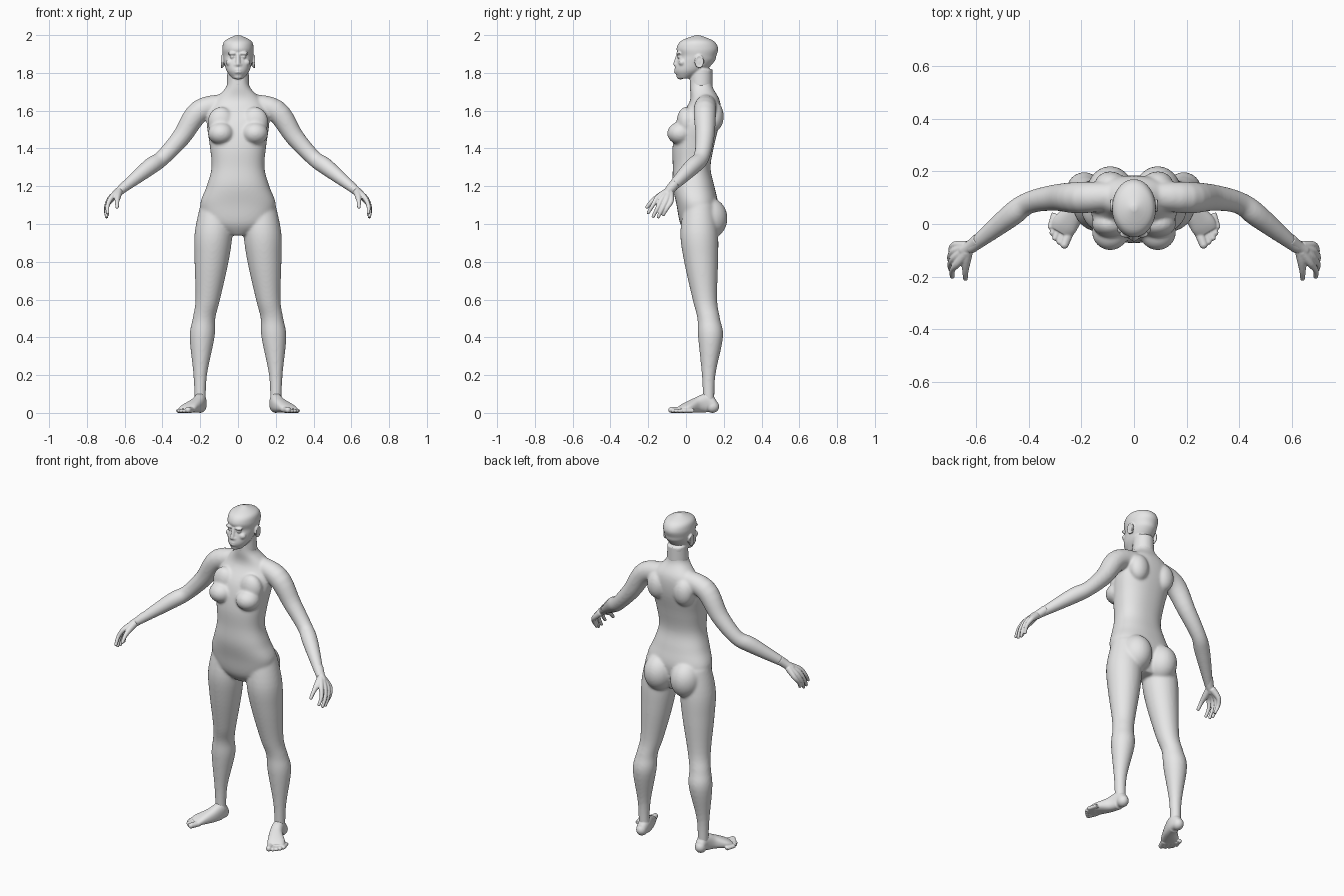
import bpy, bmesh, math
from mathutils import Vector, Matrix

cube = bpy.data.objects.get("Cube")
if cube:
    bpy.data.objects.remove(cube, do_unlink=True)

grey = bpy.data.materials.new("clay grey")
grey.use_nodes = True
tone = (.8, .8, .8, 1)
grey.diffuse_color = tone
grey.node_tree.nodes["Principled BSDF"].inputs["Base Color"].default_value = tone

RIGHTWARD, BACKWARD, UPWARD = Matrix.Identity(3)
SIDES = {"left": 1, "right": -1}


def spline(rows, steps):
    """Smooth curve through rows of position and one or two radii."""
    points = [Vector(row if len(row) == 5 else (*row, row[3])) for row in rows]
    last = len(points) - 1
    curve = []
    for i in range(last):
        start, end = points[i], points[i + 1]
        leaving = (end - points[max(i - 1, 0)]) / 2
        arriving = (points[min(i + 2, last)] - start) / 2
        for k in range(steps):
            t = k / steps
            ease = t * t * (3 - 2 * t)
            curve.append(start.lerp(end, ease) + leaving * t * (1 - t) ** 2
                         - arriving * t * t * (1 - t))
    return curve + [points[last]]


def ball(bm, side, centre, radii):
    x, y, z = centre
    place = Matrix.Translation((x * side, y, z)) @ Matrix.Diagonal((*radii, 1))
    bmesh.ops.create_uvsphere(bm, u_segments=24, v_segments=16, radius=1, matrix=place)


def tube(bm, side, rows, reference=UPWARD, level=False, rounded=False, power=2, sides=32, steps=5):
    """Loft oval rings, either in level slices or square to the path."""
    line = spline(rows, steps)
    for point in line:
        point[0] *= side
    rings = []
    for i, point in enumerate(line):
        across, along = RIGHTWARD, BACKWARD
        if not level:
            ahead, behind = line[min(i + 1, len(line) - 1)], line[max(i - 1, 0)]
            heading = Vector((ahead - behind)[:3]).normalized()
            across = heading.cross(reference).normalized()
            along = across.cross(heading)
        ring = []
        for k in range(sides):
            angle = math.tau * k / sides
            c, s = (math.copysign(abs(wave) ** (2 / power), wave)
                    for wave in (math.cos(angle), math.sin(angle)))
            ring.append(bm.verts.new(Vector(point[:3]) + across * c * point[3] + along * s * point[4]))
        rings.append(ring)
    for lower, upper in zip(rings, rings[1:]):
        for k in range(sides):
            bm.faces.new((lower[k - 1], lower[k], upper[k], upper[k - 1]))
    bm.faces.new(rings[0][::-1])
    bm.faces.new(rings[-1])
    if rounded:
        ball(bm, 1, line[-1][:3], [line[-1][3]] * 3)


def skin(name, bm, voxel, smoothing):
    """Fuse the overlapping volumes into one smooth surface."""
    bmesh.ops.recalc_face_normals(bm, faces=bm.faces)
    mesh = bpy.data.meshes.new(name)
    bm.to_mesh(mesh)
    bm.free()
    mesh.materials.append(grey)
    obj = bpy.data.objects.new(name, mesh)
    bpy.context.collection.objects.link(obj)
    fuse = obj.modifiers.new("fuse", 'REMESH')
    fuse.mode = 'VOXEL'
    fuse.voxel_size = voxel
    fuse.use_smooth_shade = True
    soften = obj.modifiers.new("soften", 'SMOOTH')
    soften.factor = .5
    soften.iterations = smoothing


# Body: torso slices from crotch to neck
neck = [(0, .08, 1.73, .06, .06), (0, .08, 1.82, .056, .06)]
torso = [(0, .07, .94, .05, .06), (0, .06, 1, .16, .09), (0, .06, 1.1, .2, .11),
         (0, .04, 1.2, .166, .11), (0, .03, 1.3, .14, .1), (0, .04, 1.42, .15, .11),
         (0, .07, 1.55, .165, .11), (0, .1, 1.65, .13, .08)]
body = bmesh.new()
tube(body, 1, torso + neck, level=True, power=2.3, sides=48)

for side in SIDES.values():
    # Breast, upper chest, shoulder blade and buttock
    ball(body, side, (.09, -.03, 1.48), (.07, .07, .06))
    ball(body, side, (.09, 0, 1.54), (.07, .05, .08))
    ball(body, side, (.09, .15, 1.57), (.06, .05, .08))
    ball(body, side, (.09, .12, 1.03), (.09, .1, .11))
    # Leg slices from hip to ankle
    tube(body, side, [
        (.12, .07, 1.1, .08), (.13, .07, .95, .1), (.14, .08, .8, .09), (.16, .1, .6, .065),
        (.18, .12, .5, .06), (.19, .13, .4, .066), (.2, .12, .2, .036), (.2, .12, .05, .03)],
        level=True)
    # Arm from collar to wrist
    tube(body, side, [
        (.04, .11, 1.64, .05), (.2, .1, 1.6, .06), (.3, .1, 1.46, .05), (.4, .08, 1.35, .042),
        (.47, .03, 1.3, .044), (.62, -.09, 1.18, .024)], rounded=True)
skin("body", body, .0065, 14)

# Head: jaw and skull slices
head = bmesh.new()
tube(head, 1, [
    (0, -.01, 1.77, .03, .03), (0, .02, 1.81, .06, .08), (0, .05, 1.86, .075, .1),
    (0, .06, 1.89, .08, .1), (0, .06, 1.93, .083, .11), (0, .06, 1.97, .07, .085),
    (0, .06, 2, .01, .01)], level=True, sides=48)
tube(head, 1, neck, level=True)
# Chin, nose and lips
ball(head, 1, (0, -.03, 1.78), (.025, .02, .015))
tube(head, 1, [(0, -.04, 1.9, .01), (0, -.056, 1.846, .012)], rounded=True)
for lip in (1.803, 1.815):
    ball(head, 1, (0, -.052, lip), (.02, .012, .006))
for side in SIDES.values():
    # Nostril, brow, eye and cheek
    ball(head, side, (.012, -.05, 1.842), (.01, .01, .008))
    ball(head, side, (.03, -.038, 1.903), (.026, .015, .008))
    ball(head, side, (.03, -.034, 1.885), (.014, .012, .01))
    ball(head, side, (.04, -.02, 1.855), (.025, .02, .02))
    # Ear: thin shell with a raised rim
    ear = Vector((.08, .07, 1.86))
    ball(head, side, ear, (.01, .018, .03))
    turns = [math.pi * k / 6 for k in range(-4, 9)]
    rim = [(ear.x + .006, ear.y + .02 * math.cos(turn), ear.z + .03 * math.sin(turn), .0055)
           for turn in turns]
    tube(head, side, rim, reference=RIGHTWARD, rounded=True, sides=12)
skin("head", head, .0045, 5)

wrist = Vector((.62, -.085, 1.18))
index_knuckle, little_knuckle = Vector((.67, -.15, 1.14)), Vector((.68, -.08, 1.12))
index_tip, little_tip = Vector((.69, -.2, 1.06)), Vector((.69, -.12, 1.05))
big_toe, little_toe = Vector((.264, -.078, .012)), Vector((.317, -.01, .012))
toe_reach = Vector((.018, -.05, 0))

for label, side in SIDES.items():
    # Hand: wrist, four fanned fingers that also form the palm, and thumb
    hand = bmesh.new()
    tube(hand, side, [(.59, -.06, 1.21, .026), (*wrist, .024), (.645, -.1, 1.16, .022)],
         rounded=True)
    for i in range(4):
        spread = i / 3
        longer = math.sin(math.pi * spread)
        knuckle = index_knuckle.lerp(little_knuckle, spread) + RIGHTWARD * longer * .006
        tip = index_tip.lerp(little_tip, spread) + Vector((.007, 0, -.018)) * longer
        bend = knuckle.lerp(tip, .5) + RIGHTWARD * .01
        root = wrist.lerp(knuckle, .3)
        tube(hand, side, [(*root, .02), (*knuckle, .0145), (*bend, .011), (*tip, .009)],
             rounded=True, sides=16)
    tube(hand, side, [(.63, -.1, 1.17, .02), (.637, -.14, 1.147, .018),
                      (.64, -.18, 1.12, .012), (.64, -.207, 1.09, .0095)], rounded=True, sides=16)
    skin(label + "_hand", hand, .0035, 4)

    # Foot: sole from heel to ball, ankle, heel and toes
    foot = bmesh.new()
    tube(foot, side, [(.2, .15, .03, .03), (.2, .11, .05, .034, .05), (.22, .055, .04, .038, .04),
                      (.26, 0, .026, .049, .025), (.278, -.03, .016, .043, .015)], power=2.4)
    tube(foot, side, [(.2, .12, .13, .029), (.2, .12, .03, .03)], level=True)
    ball(foot, side, (.2, .14, .034), (.032, .036, .034))
    for i in range(5):
        spread = i / 4
        arch = math.sin(math.pi * spread) * .009
        tip = big_toe.lerp(little_toe, spread) + Vector((arch, -arch, 0))
        thick = .011 if i else .016
        tip.z = thick
        tube(foot, side, [(*(tip - toe_reach), thick + .004, thick), (*tip, thick)],
             rounded=True, sides=16)
    skin(label + "_foot", foot, .0035, 4)
